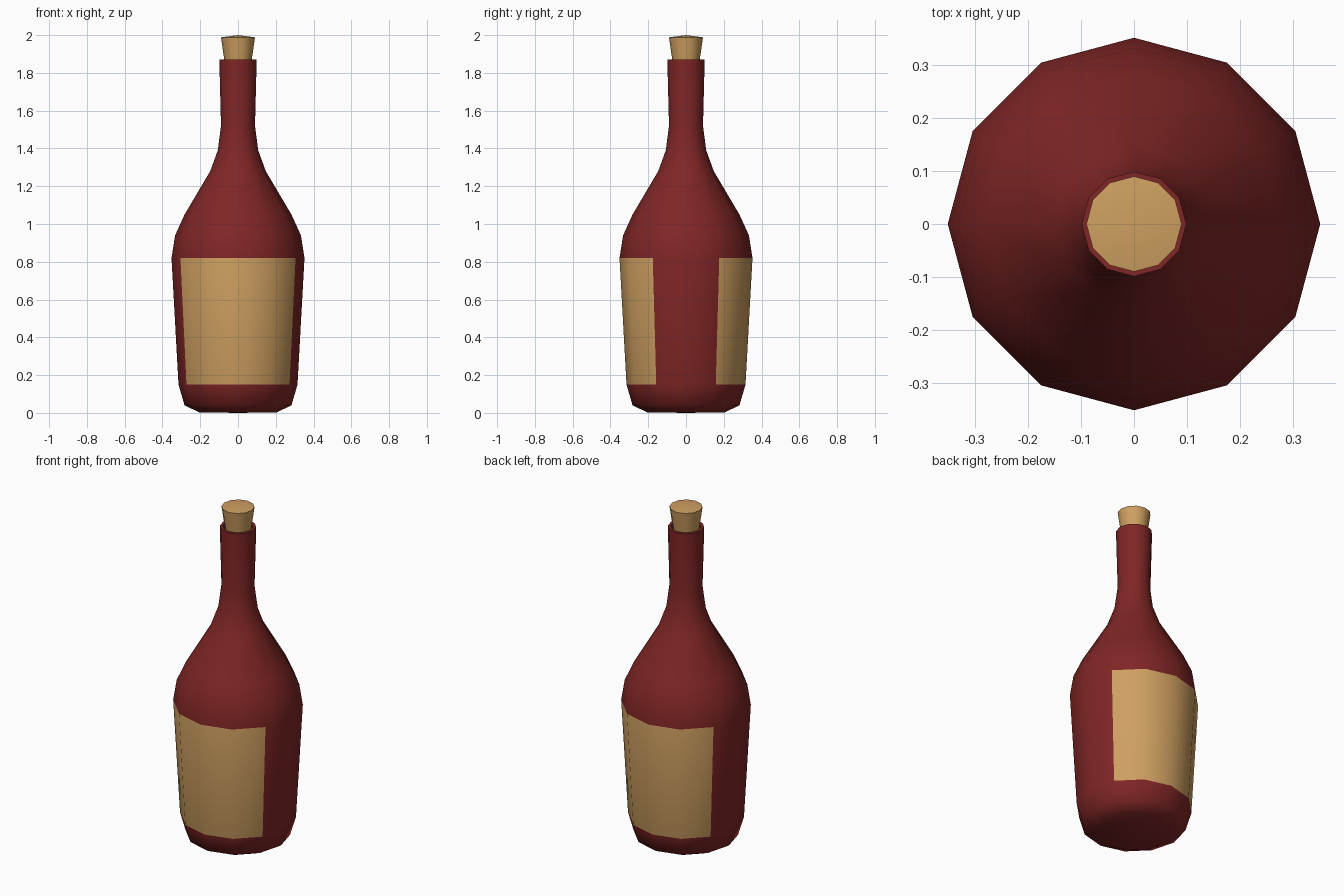
import bpy, bmesh, math

if "Cube" in bpy.data.objects:
    bpy.data.objects.remove(bpy.data.objects["Cube"])

SIDES = 12


def material(name, rgb):
    m = bpy.data.materials.new(name)
    m.diffuse_color = (*rgb, 1.0)
    m.use_nodes = True
    m.node_tree.nodes["Principled BSDF"].inputs["Base Color"].default_value = m.diffuse_color
    return m


red = material("dark_red_glass", (0.215, 0.019, 0.019))
tan = material("tan_cork_and_paper", (0.62, 0.35, 0.12))


def lathe(name, profile, mats):
    """Revolve (radius, z) points around z; a zero radius makes a pole."""
    bm = bmesh.new()
    rings = []
    for r, z in profile:
        if r == 0:
            rings.append([bm.verts.new((0, 0, z))] * SIDES)
        else:
            rings.append([bm.verts.new((r * math.cos(2 * math.pi * i / SIDES),
                                        r * math.sin(2 * math.pi * i / SIDES), z))
                          for i in range(SIDES)])
    for a, b in zip(rings, rings[1:]):
        for i in range(SIDES):
            j = (i + 1) % SIDES
            quad = list(dict.fromkeys((a[i], a[j], b[j], b[i])))
            bm.faces.new(quad)
    bmesh.ops.recalc_face_normals(bm, faces=bm.faces)
    me = bpy.data.meshes.new(name)
    bm.to_mesh(me)
    bm.free()
    for m in mats:
        me.materials.append(m)
    ob = bpy.data.objects.new(name, me)
    bpy.context.collection.objects.link(ob)
    bpy.ops.object.select_all(action='DESELECT')
    ob.select_set(True)
    bpy.context.view_layer.objects.active = ob
    bpy.ops.object.shade_smooth_by_angle(angle=math.radians(50))
    return ob


# Bottle body with a shallow opening at the mouth
bottle = lathe("bottle", [
    (0, 0), (0.205, 0.003), (0.283, 0.04), (0.315, 0.15), (0.352, 0.82),
    (0.333, 0.94), (0.283, 1.05), (0.147, 1.28), (0.107, 1.39),
    (0.09, 1.52), (0.099, 1.87), (0.083, 1.87), (0.078, 1.80), (0, 1.80)],
    [red, tan])

# Paper labels: the four front and four back faces of the straight band
for f in bottle.data.polygons:
    c = f.center
    if 0.3 < c.z < 0.7 and abs(c.y) > 0.12:
        f.material_index = 1

# Tapered cork with a slightly domed top
lathe("cork", [(0, 1.81), (0.064, 1.81), (0.09, 1.988), (0, 2.0)], [tan])
